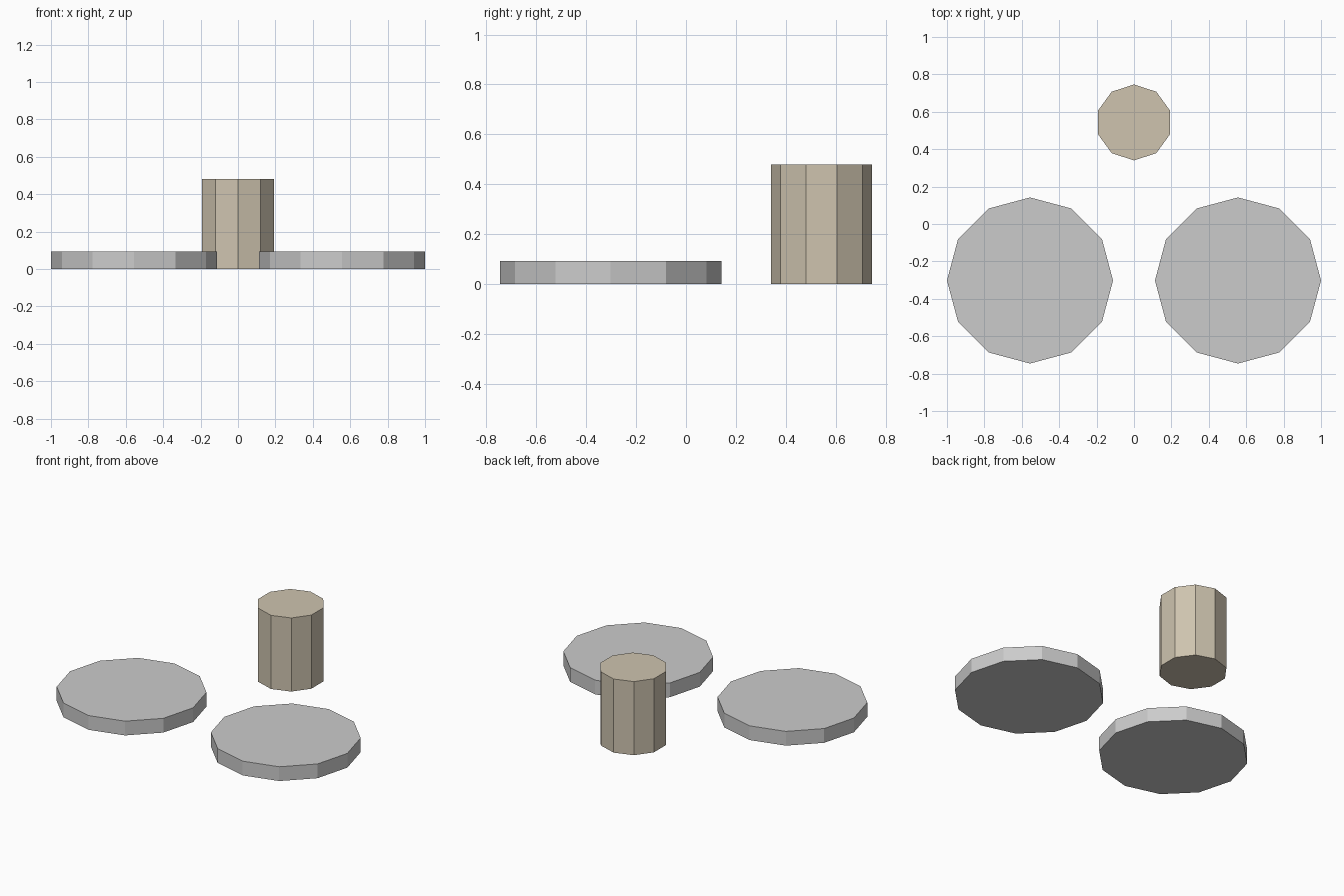
import bpy, bmesh
from mathutils import Matrix

if "Cube" in bpy.data.objects:
    bpy.data.objects.remove(bpy.data.objects["Cube"])


def material(name, rgb):
    m = bpy.data.materials.new(name)
    m.diffuse_color = (*rgb, 1.0)
    m.use_nodes = True
    m.node_tree.nodes["Principled BSDF"].inputs["Base Color"].default_value = m.diffuse_color
    return m


def prism(name, sides, radius, height, x, y, mat):
    """Flat-shaded upright cylinder standing on z = 0, with a vertex on +y."""
    bm = bmesh.new()
    bmesh.ops.create_cone(bm, cap_ends=True, segments=sides,
                          radius1=radius, radius2=radius, depth=height,
                          matrix=Matrix.Translation((0, 0, height / 2)))
    mesh = bpy.data.meshes.new(name)
    bm.to_mesh(mesh)
    bm.free()
    mesh.materials.append(mat)
    obj = bpy.data.objects.new(name, mesh)
    obj.location = (x, y, 0)
    bpy.context.collection.objects.link(obj)
    return obj


grey = material("light_grey", (0.60, 0.60, 0.60))
beige = material("beige", (0.62, 0.55, 0.43))

# Two wide flat discs at the front
for side, name in ((-1, "left_disc"), (1, "right_disc")):
    prism(name, 12, 0.444, 0.093, side * 0.556, -0.302, grey)

# Tall narrow post at the back
prism("back_post", 10, 0.203, 0.48, 0, 0.543, beige)
